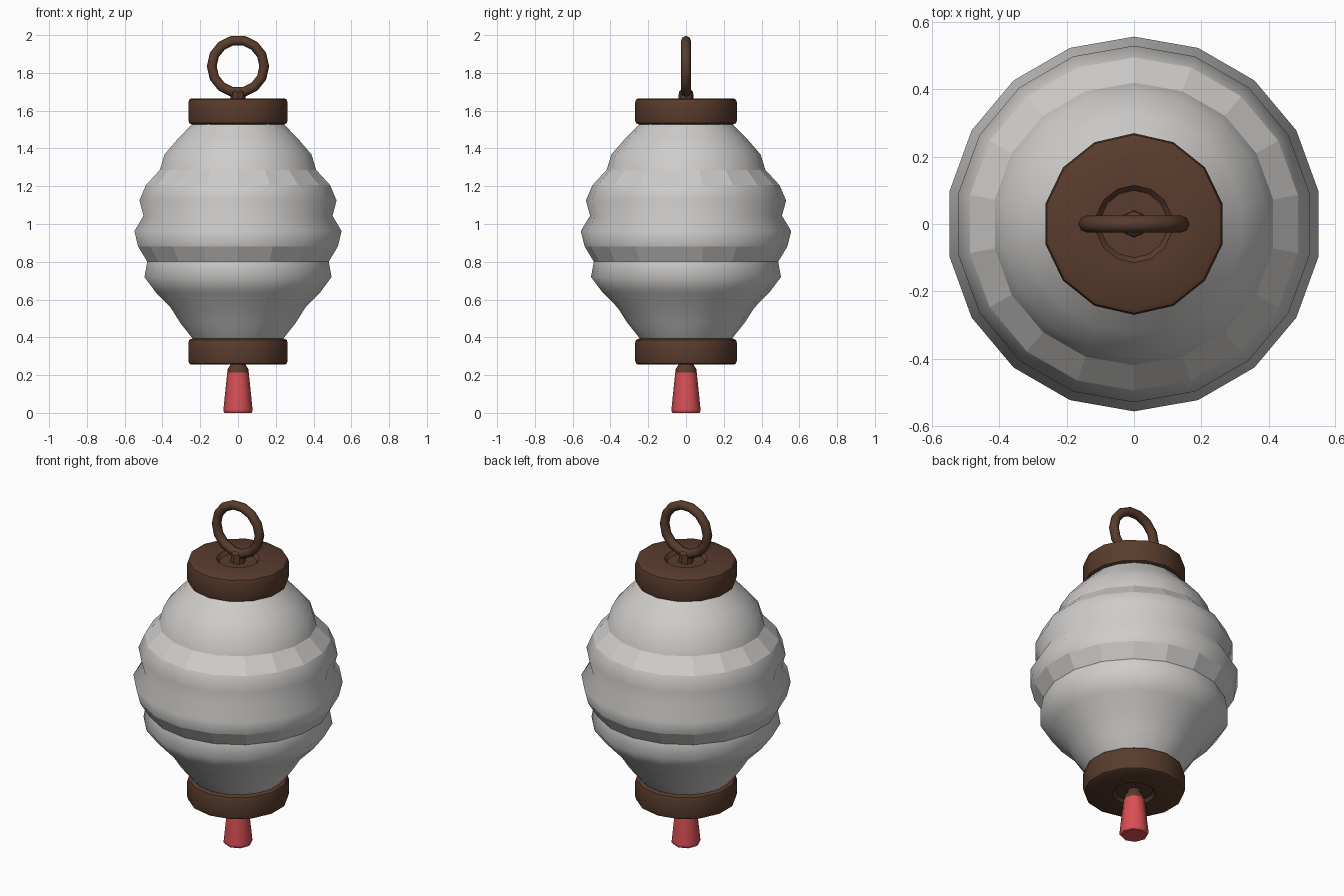
import bpy, bmesh, math

cube = bpy.data.objects.get("Cube")
if cube:
    bpy.data.objects.remove(cube, do_unlink=True)


def material(name, rgb):
    m = bpy.data.materials.new(name)
    m.use_nodes = True
    m.diffuse_color = (*rgb, 1)
    m.node_tree.nodes["Principled BSDF"].inputs["Base Color"].default_value = (*rgb, 1)
    return m


PAPER = material("paper white", (0.62, 0.61, 0.60))
WOOD = material("dark wood", (0.10, 0.045, 0.026))
RED = material("tassel red", (0.70, 0.08, 0.09))


def lathe(name, profile, sides, mat, flat_bands=(), auto_angle=None):
    """Spin (radius, z) points, listed top to bottom, with a vertex facing +y."""
    bm = bmesh.new()
    rings = []
    for r, z in profile:
        angles = [math.pi / 2 + math.tau * i / sides for i in range(sides)]
        rings.append([bm.verts.new((r * math.cos(a), r * math.sin(a), z)) for a in angles])
    for band, (up, low) in enumerate(zip(rings, rings[1:])):
        for i in range(sides):
            j = (i + 1) % sides
            f = bm.faces.new((up[i], low[i], low[j], up[j]))
            f.smooth = band not in flat_bands
    bm.faces.new(rings[0])
    bm.faces.new(reversed(rings[-1]))
    mesh = bpy.data.meshes.new(name)
    bm.to_mesh(mesh)
    bm.free()
    mesh.materials.append(mat)
    obj = bpy.data.objects.new(name, mesh)
    bpy.context.collection.objects.link(obj)
    if auto_angle:
        smooth(obj, auto_angle)
    return obj


def smooth(obj, degrees):
    bpy.ops.object.select_all(action='DESELECT')
    obj.select_set(True)
    bpy.context.view_layer.objects.active = obj
    bpy.ops.object.shade_smooth_by_angle(angle=math.radians(degrees))


# Ribbed paper shade: evenly spaced rings, two crisp faceted bands
radii = [0.245, 0.325, 0.395, 0.42, 0.495, 0.53, 0.508, 0.557,
         0.537, 0.488, 0.503, 0.442, 0.362, 0.31, 0.245]
top, bottom = 1.53, 0.395
step = (top - bottom) / (len(radii) - 1)
lathe("paper_shade", [(r, top - i * step) for i, r in enumerate(radii)],
      18, PAPER, flat_bands=(3, 8))

# Rounded wooden caps, each with a shallow recess on its outer face
cap = [(0.10, 0.052), (0.115, 0.069), (0.252, 0.069), (0.265, 0.062), (0.27, 0.045),
       (0.27, -0.045), (0.265, -0.062), (0.25, -0.069)]
lathe("top_cap", [(r, 1.596 + z) for r, z in cap], 14, WOOD, auto_angle=40)
lathe("bottom_cap", [(r, 0.324 - z) for r, z in reversed(cap)], 14, WOOD, auto_angle=40)

# Hanging ring and the small knot that holds it
bpy.ops.mesh.primitive_torus_add(major_segments=14, minor_segments=8, major_radius=0.139,
                                 minor_radius=0.026, location=(0, 0, 1.835),
                                 rotation=(math.pi / 2, 0, 0))
ring = bpy.context.object
ring.name = "hanging_ring"
ring.data.materials.append(WOOD)
smooth(ring, 60)
lathe("ring_knot", [(0.025, 1.712), (0.038, 1.70), (0.04, 1.64)], 8, WOOD, auto_angle=40)

# Tassel and its wooden collar
lathe("tassel_collar", [(0.03, 0.29), (0.042, 0.25), (0.054, 0.235), (0.056, 0.21)],
      8, WOOD, auto_angle=50)
lathe("tassel", [(0.057, 0.213), (0.077, 0.02), (0.077, 0.008), (0.07, 0)],
      8, RED, auto_angle=50)
